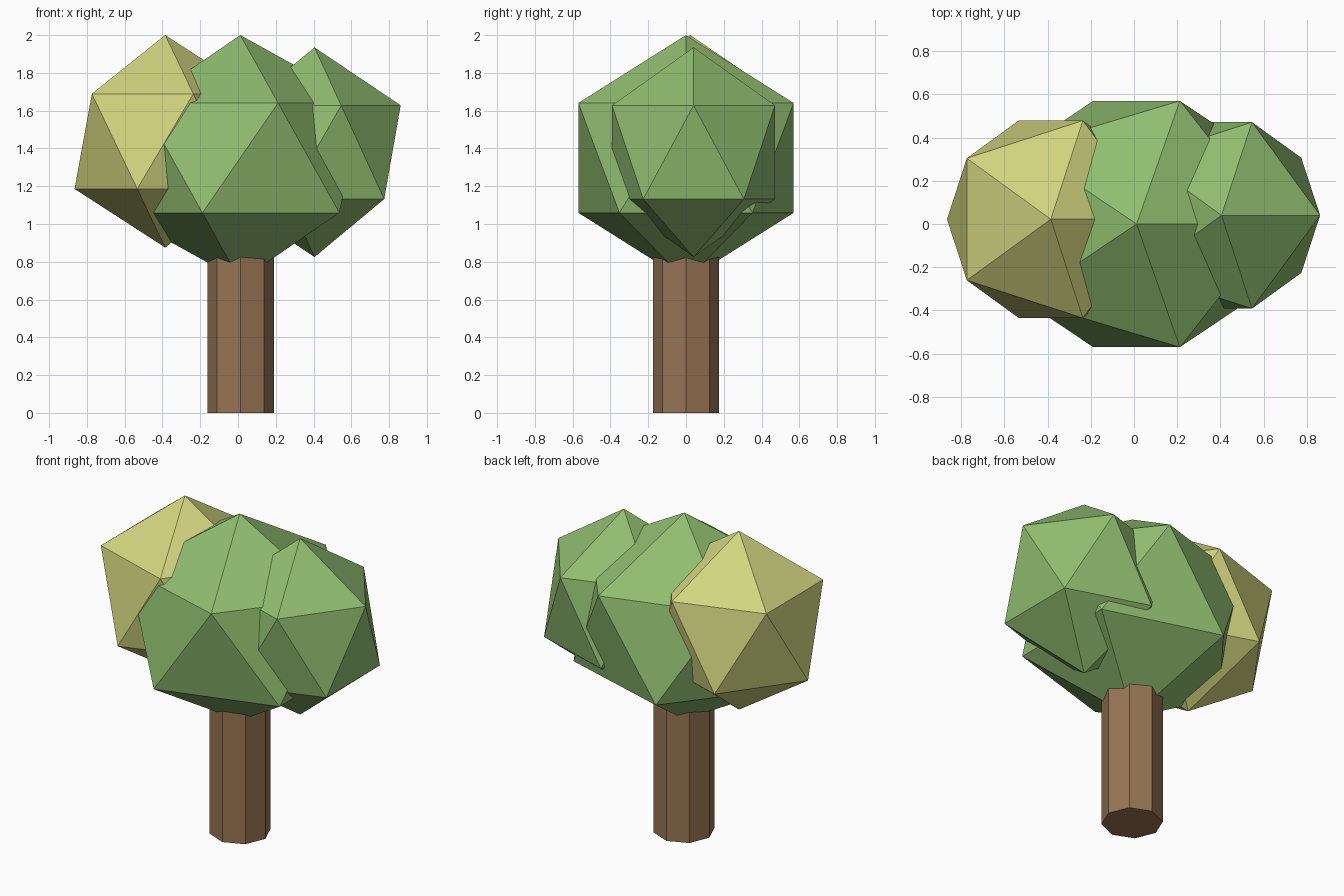
import bpy

cube = bpy.data.objects.get("Cube")
if cube:
    bpy.data.objects.remove(cube, do_unlink=True)


def material(name, color):
    mat = bpy.data.materials.new(name)
    mat.use_nodes = True
    mat.diffuse_color = (*color, 1)
    mat.node_tree.nodes["Principled BSDF"].inputs["Base Color"].default_value = (*color, 1)
    return mat


leaf_green = material("leaf green", (0.28, 0.51, 0.16))
leaf_yellow = material("leaf yellow", (0.64, 0.665, 0.21))
bark_brown = material("bark brown", (0.31, 0.178, 0.088))


def foliage(name, center, radii, mat):
    """One faceted leaf clump: a stretched icosahedron."""
    bpy.ops.mesh.primitive_ico_sphere_add(subdivisions=1, radius=1, location=center)
    clump = bpy.context.object
    clump.name = name
    clump.scale = radii
    bpy.ops.object.transform_apply(location=False, rotation=False, scale=True)
    clump.data.materials.append(mat)


# Leaf clumps
foliage("middle_foliage", (0.012, 0, 1.35), (0.725, 0.67, 0.65), leaf_green)
foliage("left_foliage", (0.405, 0.04, 1.38), (0.51, 0.507, 0.555), leaf_green)
foliage("right_foliage", (-0.385, 0.022, 1.4375), (0.537, 0.537, 0.5625), leaf_yellow)

# Eight-sided trunk, its top hidden inside the leaves
height = 1.1
bpy.ops.mesh.primitive_cylinder_add(vertices=8, radius=0.176, depth=height,
                                    location=(0.014, 0, height / 2))
trunk = bpy.context.object
trunk.name = "trunk"
trunk.data.materials.append(bark_brown)
